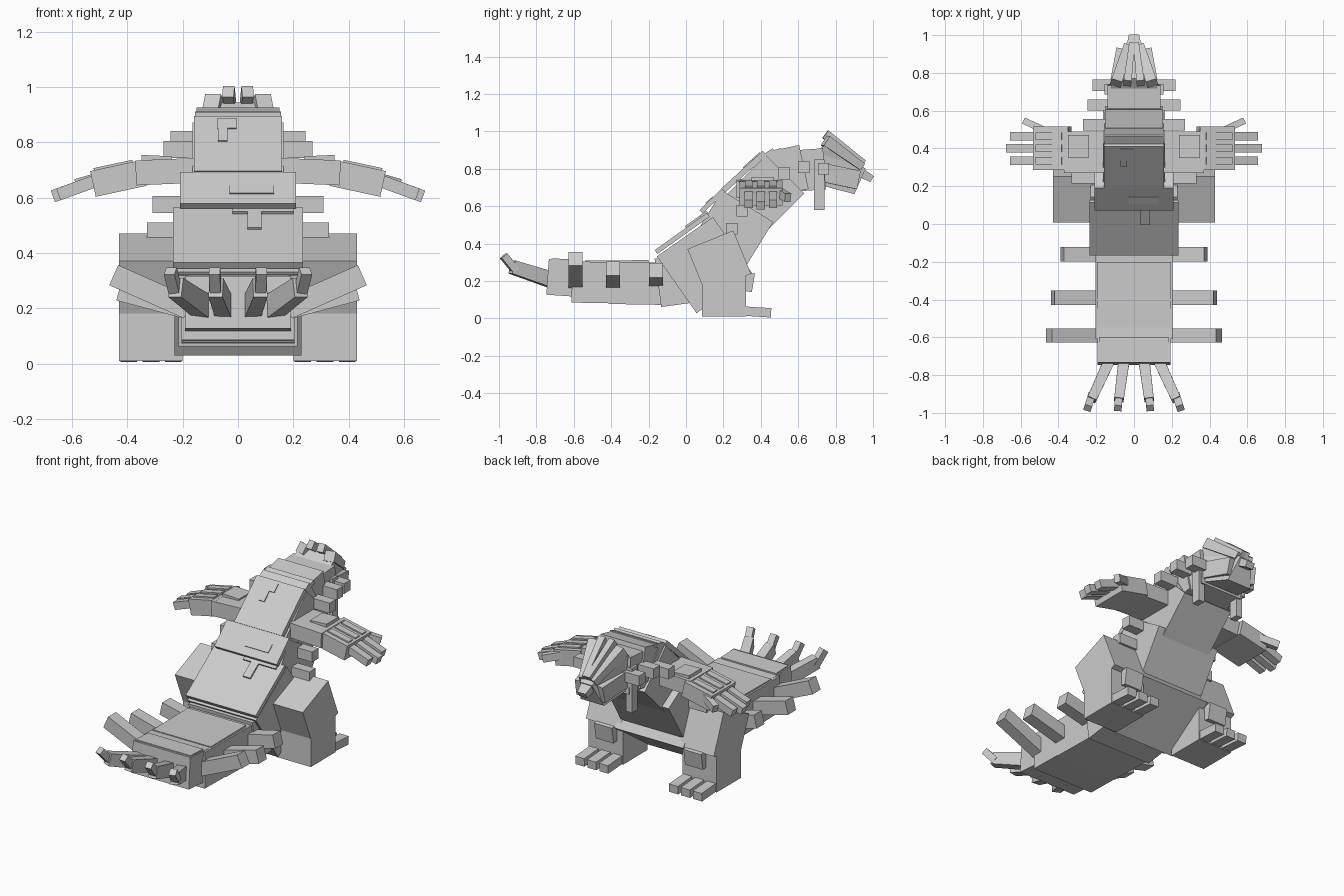
import bpy, bmesh
from mathutils import Vector, Matrix

if "Cube" in bpy.data.objects:
    bpy.data.objects.remove(bpy.data.objects["Cube"])

stone = bpy.data.materials.new("stone grey")
stone.use_nodes = True
GREY = (0.6, 0.6, 0.6, 1)
stone.diffuse_color = GREY
stone.node_tree.nodes["Principled BSDF"].inputs["Base Color"].default_value = GREY


def finish(name, bm):
    bmesh.ops.recalc_face_normals(bm, faces=bm.faces)
    mesh = bpy.data.meshes.new(name)
    bm.to_mesh(mesh)
    bm.free()
    mesh.materials.append(stone)
    ob = bpy.data.objects.new(name, mesh)
    bpy.context.collection.objects.link(ob)
    return ob


def beam(name, a, b, width, height, taper=1.0):
    """Box running from a to b; taper narrows the far end."""
    a, b = Vector(a), Vector(b)
    axis = b - a
    bm = bmesh.new()
    bmesh.ops.create_cube(bm, size=1)
    for v in bm.verts:
        k = taper if v.co.y > 0 else 1
        v.co = (v.co.x * width * k, v.co.y * axis.length, v.co.z * height * k)
    turn = axis.to_track_quat('Y', 'Z').to_matrix().to_4x4()
    bm.transform(Matrix.Translation((a + b) / 2) @ turn)
    return finish(name, bm)


def section(name, a, b, width, height):
    """Box on the centre line, given by (y, z) ends."""
    return beam(name, (0, *a), (0, *b), width, height)


def pair(name, a, b, width, height, taper=1.0):
    for side, s in (("left", 1), ("right", -1)):
        beam(f"{side}_{name}", (s * a[0], *a[1:]), (s * b[0], *b[1:]), width, height, taper)


# Tail, body and neck
section("tail_end", (-.74, .222), (-.50, .205), .385, .19)
section("tail_middle", (-.61, .195), (-.35, .19), .41, .22)
section("tail_root", (-.41, .19), (-.12, .185), .41, .225)
section("tail_base", (-.15, .19), (.14, .23), .43, .26)
section("pelvis", (-.05, .18), (.25, .39), .46, .37)
section("belly", (.17, .34), (.33, .60), .42, .32)
section("chest", (.28, .52), (.53, .77), .33, .29)
section("neck_base", (.41, .73), (.53, .81), .31, .24)
section("neck_middle", (.49, .78), (.63, .81), .30, .24)
section("neck_top", (.60, .79), (.74, .80), .28, .22)

# Layered back plates
section("rump_plate", (-.16, .355), (.12, .555), .47, .025)
section("waist_plate", (.08, .57), (.20, .685), .42, .025)
section("shoulder_plate", (.20, .685), (.42, .885), .32, .03)
section("nape_plate", (.43, .87), (.51, .90), .31, .025)
section("tail_plate", (-.54, .303), (-.20, .306), .39, .012)
section("tail_end_plate", (-.72, .315), (-.60, .31), .37, .012)
beam("rump_chip_long", (.06, .0, .485), (.06, .10, .556), .05, .02)
beam("rump_chip_wide", (.09, .08, .542), (.09, .115, .567), .22, .02)
beam("waist_chip", (.05, .11, .61), (.05, .15, .645), .16, .02)
beam("shoulder_chip_wide", (-.04, .36, .845), (-.04, .40, .881), .07, .02)
beam("shoulder_chip_low", (-.055, .31, .80), (-.055, .36, .845), .035, .02)

# Side spikes along the body, then raised ones along the tail
for i, (y, z, x) in enumerate([(.735, .80, .22), (.63, .81, .245), (.525, .775, .27),
                               (.30, .575, .31), (.245, .48, .33)]):
    pair(f"body_spike_{i + 1}", (.08, y, z), (x, y, z), .06, .062)
for i, (y, z0, z1, x) in enumerate([(-.16, .21, .257, .38), (-.39, .20, .267, .43),
                                    (-.59, .20, .32, .45)]):
    pair(f"tail_spike_{i + 1}", (.18, y, z0), (x, y, z1), .075, .08)

# Fan of spikes at the tail end
for name, x0, x1, x2 in (("inner", .05, .08, .085), ("outer", .12, .225, .245)):
    pair(f"{name}_fan_shaft", (x0, -.70, .20), (x1, -.93, .275), .06, .085, .85)
    pair(f"{name}_fan_tip", (x1, -.91, .255), (x2, -.975, .335), .04, .04)

# Legs and toes
pair("thigh", (.315, .055, .255), (.315, .30, .355), .23, .25)
pair("shin", (.315, .085, .15), (.315, .32, .15), .23, .28)
pair("knee_plate", (.30, .30, .20), (.30, .36, .19), .12, .10)
for i, x in enumerate((.235, .315, .395)):
    pair(f"toe_{i + 1}", (x, .30, .04), (x, .455, .03), .06, .05)

# Arms, hands and fingers
pair("upper_arm", (.13, .38, .70), (.37, .38, .69), .22, .09)
pair("shoulder_pad", (.24, .41, .73), (.35, .41, .735), .12, .04)
pair("hand", (.34, .40, .69), (.525, .40, .65), .23, .095)
for i, (y, x, z) in enumerate(((.335, .65, .612), (.40, .67, .605), (.465, .65, .612))):
    pair(f"finger_{i + 1}", (.49, y, .67), (x, y, z), .045, .045)
    pair(f"knuckle_{i + 1}", (.38, y, .725), (.52, y, .695), .04, .025)
pair("thumb", (.46, .49, .68), (.58, .545, .645), .035, .045)

# Wedge head, narrowing toward the snout
bm = bmesh.new()
profile = [(.69, .72, .13), (.90, .665, .08), (.96, .80, .04), (.77, .945, .115), (.69, .89, .13)]
rings = [[bm.verts.new((s * w, y, z)) for y, z, w in profile] for s in (1, -1)]
bm.faces.new(rings[0])
bm.faces.new(rings[1][::-1])
for i in range(len(profile)):
    j = (i + 1) % len(profile)
    bm.faces.new((rings[0][i], rings[1][i], rings[1][j], rings[0][j]))
bmesh.ops.triangulate(bm, faces=bm.faces[:2])
finish("head", bm)
beam("beak", (0, .90, .80), (0, .995, .745), .09, .06, .6)
pair("cheek", (.105, .73, .78), (.07, .92, .74), .05, .10)
pair("jaw_tusk", (.135, .685, .715), (.135, .74, .715), .04, .27)

# Crest ridges converging on the snout
pair("inner_crest", (.035, .745, .985), (.012, .95, .83), .042, .05, .7)
pair("outer_crest", (.095, .745, .95), (.035, .94, .81), .06, .06, .7)
